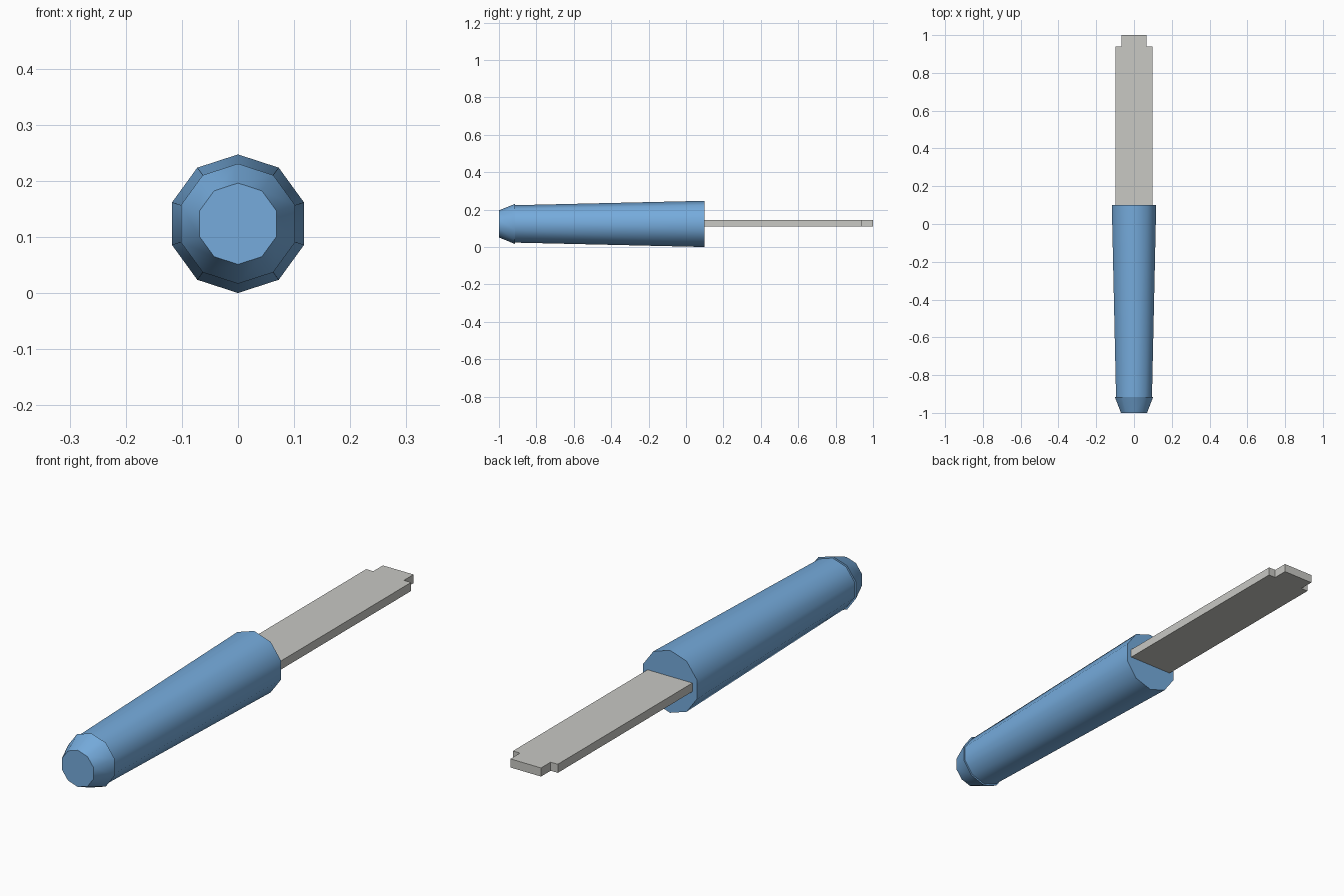
import bpy, bmesh, math

cube = bpy.data.objects.get("Cube")
if cube:
    bpy.data.objects.remove(cube, do_unlink=True)

SIDES = 10
AXIS_Z = 0.1235


def material(name, rgb):
    mat = bpy.data.materials.new(name)
    mat.use_nodes = True
    color = (*rgb, 1)
    mat.diffuse_color = color
    mat.node_tree.nodes["Principled BSDF"].inputs["Base Color"].default_value = color
    return mat


def finish(name, bm, mat):
    bmesh.ops.recalc_face_normals(bm, faces=bm.faces)
    mesh = bpy.data.meshes.new(name)
    bm.to_mesh(mesh)
    bm.free()
    mesh.materials.append(mat)
    obj = bpy.data.objects.new(name, mesh)
    bpy.context.collection.objects.link(obj)
    return obj


def turned(name, profile, mat):
    """Ten-sided solid along y from (radius, y) rings, capped at both ends."""
    bm = bmesh.new()
    rings = []
    for radius, y in profile:
        angles = [math.tau * i / SIDES for i in range(SIDES)]
        rings.append([bm.verts.new((radius * math.sin(a), y, AXIS_Z + radius * math.cos(a)))
                      for a in angles])
    for a, b in zip(rings, rings[1:]):
        for i in range(SIDES):
            j = (i + 1) % SIDES
            bm.faces.new((a[i], a[j], b[j], b[i]))
    bm.faces.new(rings[0])
    bm.faces.new(rings[-1])
    obj = finish(name, bm, mat)
    bpy.ops.object.select_all(action="DESELECT")
    bpy.context.view_layer.objects.active = obj
    obj.select_set(True)
    bpy.ops.object.shade_smooth_by_angle(angle=math.radians(40))
    return obj


blue = material("handle_blue", (0.18, 0.41, 0.72))
steel = material("blade_grey", (0.58, 0.58, 0.55))

# Tapered handle with a slightly wider chamfered butt
turned("handle", [(0.0725, -1), (0.107, -0.915), (0.1, -0.915), (AXIS_Z, 0.1)], blue)

# Flat blade with a square notch at each tip corner
half = [(0.098, 0.08), (0.098, 0.94), (0.067, 0.94), (0.067, 1)]
outline = half + [(-x, y) for x, y in reversed(half)]
bm = bmesh.new()
base = bm.faces.new([bm.verts.new((x, y, 0.11)) for x, y in outline])
top = bmesh.ops.extrude_face_region(bm, geom=[base], use_keep_orig=True)
bmesh.ops.translate(bm, vec=(0, 0, 0.034),
                    verts=[v for v in top["geom"] if isinstance(v, bmesh.types.BMVert)])
finish("blade", bm, steel)
